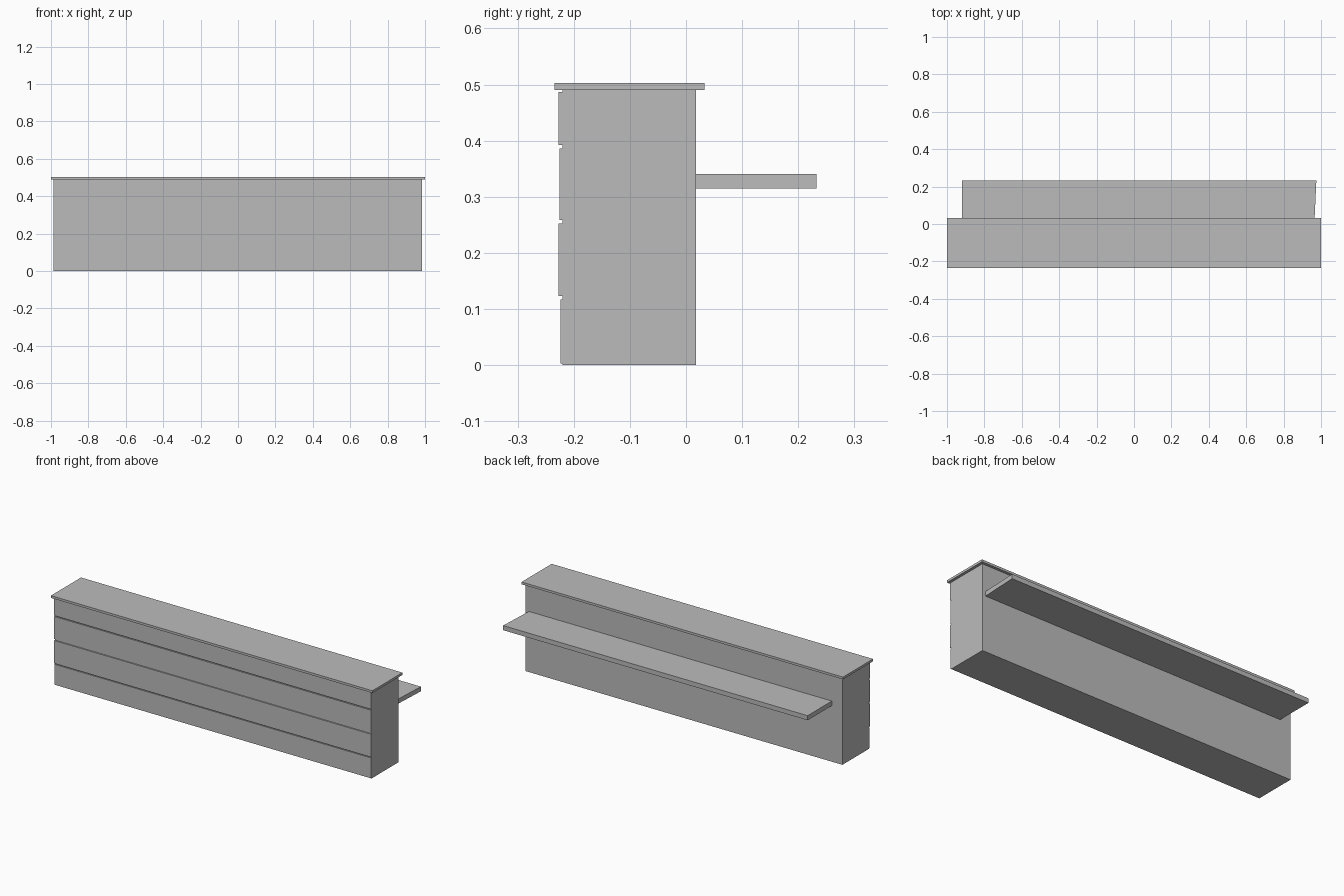
import bpy
import bmesh

old = bpy.data.objects.get("Cube")
if old:
    bpy.data.objects.remove(old, do_unlink=True)

grey = bpy.data.materials.new("plain grey")
grey.use_nodes = True
colour = (0.5, 0.5, 0.5, 1)
grey.diffuse_color = colour
grey.node_tree.nodes["Principled BSDF"].inputs["Base Color"].default_value = colour


def box(name, x, y, z, skew=0):
    """Box from ranges on each axis; skew shifts the +x end at the back."""
    bm = bmesh.new()
    bmesh.ops.create_cube(bm, size=1)
    for v in bm.verts:
        right, back, up = (c > 0 for c in v.co)
        v.co = (x[right] + (skew if right and back else 0), y[back], z[up])
    mesh = bpy.data.meshes.new(name)
    bm.to_mesh(mesh)
    bm.free()
    mesh.materials.append(grey)
    obj = bpy.data.objects.new(name, mesh)
    bpy.context.collection.objects.link(obj)
    return obj


# Counter body and overhanging top
WIDTH = (-0.986, 0.985)
box("counter_body", WIDTH, (-0.22, 0.018), (0, 0.49))
box("counter_top", (-1, 1), (-0.234, 0.033), (0.49, 0.503))

# Work shelf on the back, with one slightly slanted end
box("back_shelf", (-0.92, 0.965), (0.018, 0.233), (0.315, 0.341), skew=0.01)

# Front cladding boards, separated by narrow gaps
boards = [(0.003, 0.117, -0.224), (0.123, 0.252, -0.227),
          (0.259, 0.386, -0.225), (0.392, 0.487, -0.227)]
for i, (low, high, front) in enumerate(boards, 1):
    box(f"front_board_{i}", WIDTH, (front, -0.22), (low, high))
